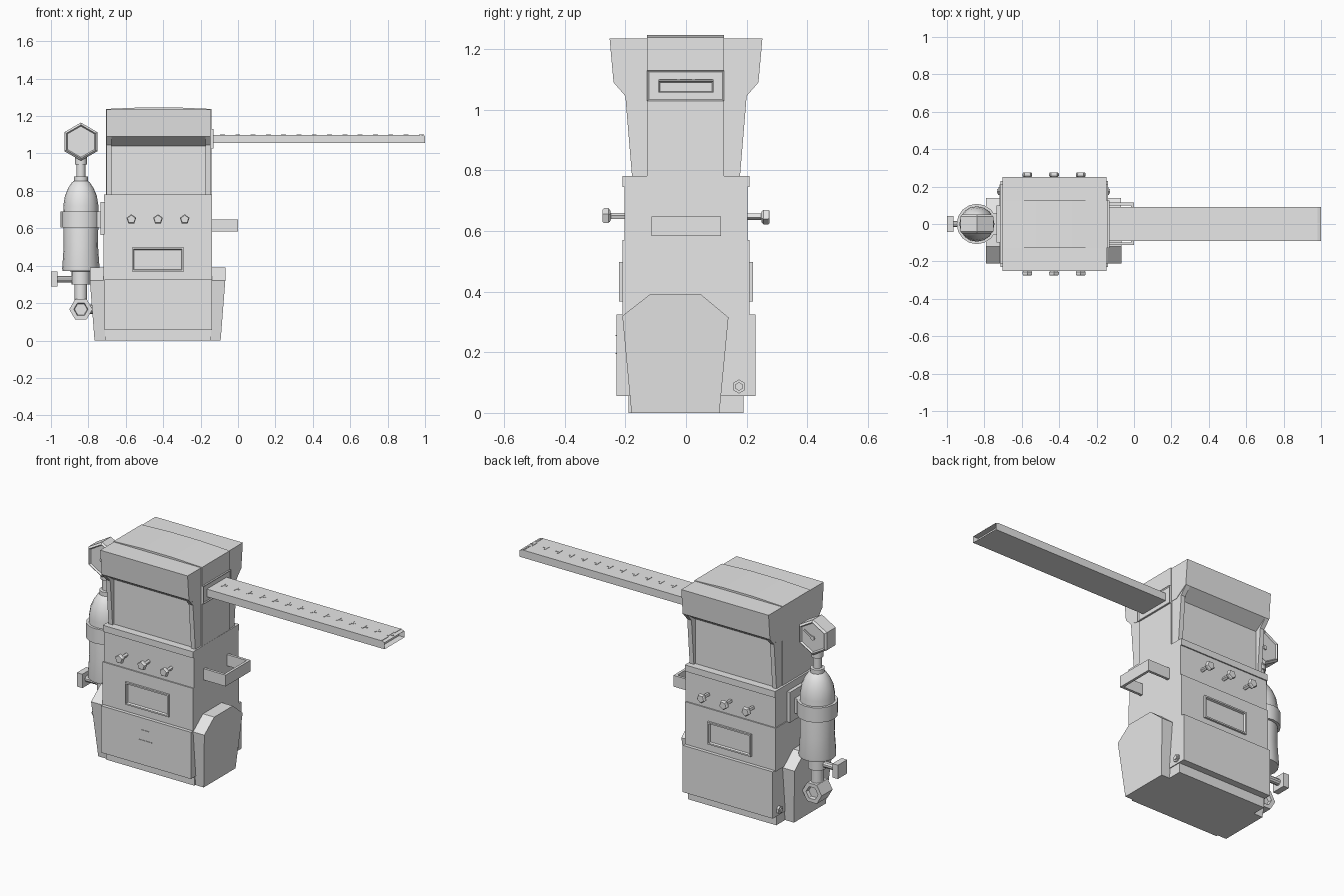
import bpy, bmesh, math
from mathutils import Vector, Matrix

if "Cube" in bpy.data.objects:
    bpy.data.objects.remove(bpy.data.objects["Cube"])

grey = bpy.data.materials.new("plain grey")
grey.diffuse_color = (0.8, 0.8, 0.8, 1)
grey.use_nodes = True
grey.node_tree.nodes["Principled BSDF"].inputs["Base Color"].default_value = grey.diffuse_color


def finish(name, bm, smooth=False):
    bmesh.ops.recalc_face_normals(bm, faces=bm.faces)
    me = bpy.data.meshes.new(name)
    bm.to_mesh(me)
    bm.free()
    ob = bpy.data.objects.new(name, me)
    bpy.context.collection.objects.link(ob)
    me.materials.append(grey)
    if smooth:
        bpy.context.view_layer.objects.active = ob
        ob.select_set(True)
        bpy.ops.object.shade_smooth_by_angle(angle=math.radians(35))
        ob.select_set(False)
    return ob


def box_bm(x0, x1, y0, y1, z0, z1):
    bm = bmesh.new()
    bmesh.ops.create_cube(bm, size=1)
    for v in bm.verts:
        v.co = ((x0 + x1) / 2 + v.co.x * (x1 - x0),
                (y0 + y1) / 2 + v.co.y * (y1 - y0),
                (z0 + z1) / 2 + v.co.z * (z1 - z0))
    return bm


def box(name, *dims):
    return finish(name, box_bm(*dims))


def inset_face(bm, direction, width, depth):
    """Inset the face that looks along direction and push it inward."""
    d = Vector(direction)
    bm.normal_update()
    face = max(bm.faces, key=lambda f: f.normal.dot(d))
    bmesh.ops.inset_region(bm, faces=[face], thickness=width)
    bmesh.ops.translate(bm, verts=face.verts, vec=-d * depth)


def prism_x(name, profile, x0, x1):
    """Extrude a (y, z) profile along x."""
    bm = bmesh.new()
    f = bm.faces.new([bm.verts.new((x0, y, z)) for y, z in profile])
    ext = bmesh.ops.extrude_face_region(bm, geom=[f])["geom"]
    bmesh.ops.translate(bm, verts=[v for v in ext if isinstance(v, bmesh.types.BMVert)],
                        vec=(x1 - x0, 0, 0))
    return finish(name, bm)


def lathe(name, profile, origin, axis, sides, turn=0, smooth=False):
    """Rings of (radius, distance) stacked along an axis, capped at both ends."""
    bm = bmesh.new()
    rings = []
    for r, h in profile:
        rings.append([bm.verts.new((r * math.cos(turn + 2 * math.pi * i / sides),
                                    r * math.sin(turn + 2 * math.pi * i / sides), h))
                      for i in range(sides)])
    for a, b in zip(rings, rings[1:]):
        for i in range(sides):
            j = (i + 1) % sides
            bm.faces.new((a[i], a[j], b[j], b[i]))
    bm.faces.new(rings[0])
    bm.faces.new(rings[-1])
    q = Vector((0, 0, 1)).rotation_difference(Vector(axis))
    bm.transform(Matrix.Translation(origin) @ q.to_matrix().to_4x4())
    return finish(name, bm, smooth)


CX = -0.43

# Main cabinet
box("base_plinth", -0.71, -0.145, -0.19, 0.19, 0, 0.06)
box("lower_cabinet", -0.715, -0.14, -0.23, 0.23, 0.055, 0.325)
box("middle_cabinet", -0.72, -0.14, -0.21, 0.21, 0.32, 0.57)
box("upper_cabinet", -0.715, -0.14, -0.203, 0.203, 0.565, 0.75)
box("cabinet_flange", -0.717, -0.14, -0.21, 0.21, 0.745, 0.782)

# Head: recessed core, flared side cheeks and overhanging hood
box("head_core", -0.69, -0.16, -0.165, 0.165, 0.78, 1.1)
half = [(0.178, 0.78), (0.2, 1.045), (0.239, 1.09), (0.252, 1.235)]
cheek = half + [(-y, z) for y, z in reversed(half)]
for name, a, b in (("left_cheek", -0.703, -0.677), ("right_cheek", -0.175, -0.148)):
    prism_x(name, cheek, a, b)
hood = [(0.165, 1.04), (0.239, 1.09), (0.252, 1.235)]
prism_x("hood", hood + [(-y, z) for y, z in reversed(hood)], -0.704, -0.146)
bm = box_bm(-0.706, -0.141, -0.128, 0.126, 0.38, 1.238)
bmesh.ops.bisect_plane(bm, geom=bm.verts[:] + bm.edges[:] + bm.faces[:],
                       plane_co=(-0.52, 0, 0), plane_no=(1, 0, 0))
bmesh.ops.bisect_plane(bm, geom=bm.verts[:] + bm.edges[:] + bm.faces[:],
                       plane_co=(-0.33, 0, 0), plane_no=(1, 0, 0))
for v in bm.verts:
    if v.co.z > 1.2 and abs(v.co.x - CX) < 0.15:
        v.co.z = 1.246
finish("center_band", bm)

# Windows and knobs on front and back
for side, label in ((-1, "front"), (1, "back")):
    y0, y1 = sorted((side * 0.2, side * 0.221))
    bm = box_bm(-0.568, -0.29, y0, y1, 0.368, 0.497)
    inset_face(bm, (0, side, 0), 0.012, 0.0)
    inset_face(bm, (0, side, 0), 0.008, 0.016)
    finish(label + "_window", bm)
    for i, x in enumerate((-0.57, -0.428, -0.285)):
        lathe(f"{label}_knob_{i}", [(0.011, 0), (0.011, 0.048), (0.02, 0.05), (0.027, 0.056),
                                    (0.027, 0.07), (0.022, 0.076)],
              (x, side * 0.2, 0.648), (0, side, 0), 5, math.pi / 2)

# Thin marks on the lower front panel
box("upper_mark", -0.46, -0.4, -0.233, -0.229, 0.253, 0.257)
box("lower_mark", -0.47, -0.39, -0.233, -0.229, 0.194, 0.198)

# Side boxes, tapered and chamfered
side_profile = [(-0.18, 0), (0.11, 0), (0.14, 0.315), (0.05, 0.39), (-0.12, 0.39), (-0.21, 0.32)]
for name, s in (("right_side_box", 1), ("left_side_box", -1)):
    ob = prism_x(name, side_profile, CX + s * 0.25, CX + s * 0.36)
    for v in ob.data.vertices:
        if abs(v.co.x - CX) > 0.3:
            v.co.x = CX + s * (0.337 + 0.025 * min(1, v.co.z / 0.32))
    lathe(name + "_bolt", [(0.023, 0), (0.023, 0.012), (0.014, 0.012), (0.014, 0.018)],
          (CX + s * 0.285, 0.175, 0.087), (s, 0, 0), 6)

# Measuring arm and its slot frame
bm = box_bm(-0.145, -0.132, -0.128, 0.126, 1.028, 1.13)
inset_face(bm, (1, 0, 0), 0.008, 0.004)
finish("arm_slot_frame", bm)
bm = box_bm(-0.2, 1.0, -0.09, 0.09, 1.056, 1.1)
for v in bm.verts:
    if v.co.x > 0.9 and v.co.z > 1.08:
        v.co.z = 1.094
bmesh.ops.bisect_plane(bm, geom=bm.verts[:] + bm.edges[:] + bm.faces[:],
                       plane_co=(0.98, 0, 0), plane_no=(1, 0, 0))
for v in bm.verts:
    if v.co.x < 0.99 and v.co.z > 1.08:
        v.co.z = 1.1
inset_face(bm, (1, 0, 0), 0.006, 0.03)
finish("measuring_arm", bm)
for i in range(14):
    x = -0.092 + i * 0.0818
    box(f"tick_bar_{i}", x - 0.004, x + 0.004, -0.02, 0.02, 1.099, 1.102)
    box(f"tick_stem_{i}", x, x + 0.022, -0.004, 0.004, 1.099, 1.102)
for s in (-1, 1):
    y0, y1 = sorted((s * 0.03, s * 0.088))
    box("arm_end_mark", 0.974, 0.982, y0, y1, 1.098, 1.102)

# Open carrying bracket on the right side
box("bracket_bar", -0.015, 0.0, -0.113, 0.115, 0.583, 0.648)
box("bracket_front_arm", -0.15, -0.01, -0.113, -0.098, 0.583, 0.648)
box("bracket_back_arm", -0.15, -0.01, 0.1, 0.115, 0.583, 0.648)

# Gas bottle on the left side
BX = -0.84
lathe("bottle", [(0.05, 0.3), (0.05, 0.37), (0.098, 0.372), (0.1, 0.385), (0.092, 0.5),
                 (0.094, 0.72), (0.085, 0.775), (0.068, 0.815), (0.048, 0.845), (0.038, 0.852),
                 (0.038, 0.876), (0.024, 0.878), (0.024, 0.94), (0.032, 0.94), (0.032, 0.98)],
      (BX, 0, 0), (0, 0, 1), 16, smooth=True)
lathe("bottle_strap", [(0.108, 0.605), (0.108, 0.69)], (BX, 0, 0), (0, 0, 1), 16, smooth=True)
box("strap_mount", BX, -0.715, -0.06, 0.06, 0.605, 0.69)
box("mount_plate", -0.735, -0.71, -0.1, 0.1, 0.565, 0.74)
lathe("bottle_outlet", [(0.034, 0.2), (0.034, 0.3)], (BX, 0, 0), (0, 0, 1), 12, smooth=True)

# Hexagonal outlet nut with hollow ends, pipe to the cabinet
lathe("outlet_nut", [(0.034, -0.03), (0.038, -0.05), (0.062, -0.05), (0.062, 0.05),
                     (0.038, 0.05), (0.034, 0.03)], (BX, 0, 0.167), (0, 1, 0), 6)
lathe("outlet_pipe", [(0.026, 0), (0.026, 0.13)], (BX, 0, 0.167), (1, 0, 0), 10, smooth=True)

# Valve handle
lathe("valve_stem", [(0.018, 0), (0.018, 0.13)], (BX, 0, 0.328), (-1, 0, 0), 10, smooth=True)
box("valve_handle", -1.0, -0.965, -0.042, 0.042, 0.288, 0.368)

# Hexagonal gauge, dished on both faces, with needles
lathe("gauge", [(0.083, -0.04), (0.09, -0.05), (0.102, -0.04), (0.102, 0.04), (0.09, 0.05),
                (0.083, 0.04)], (BX, 0, 1.063), (0, 1, 0), 6, math.pi / 2)
for s in (-1, 1):
    y0, y1 = sorted((s * 0.038, s * 0.046))
    bm = box_bm(-0.005, 0.065, y0, y1, -0.005, 0.005)
    bm.transform(Matrix.Translation((BX, 0, 1.06)) @ Matrix.Rotation(math.radians(-30), 4, 'Y'))
    finish("gauge_needle", bm)
    lathe("needle_hub", [(0.012, 0.036), (0.012, 0.047)], (BX, 0, 1.06), (0, s, 0), 8)
